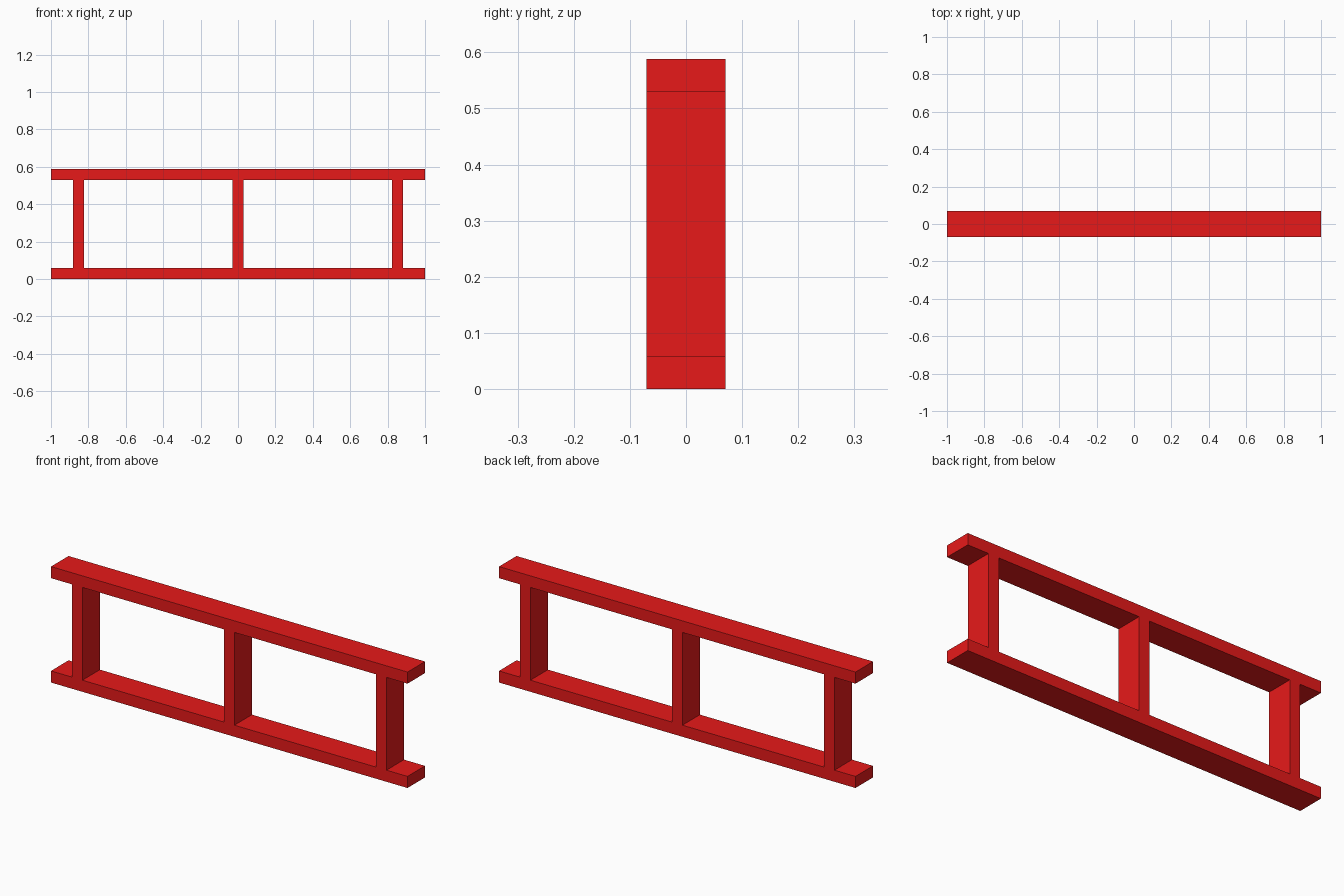
import bpy

if "Cube" in bpy.data.objects:
    bpy.data.objects.remove(bpy.data.objects["Cube"])

LENGTH, DEPTH, HEIGHT = 2.0, 0.14, 0.588
BAR = 0.0588      # thickness of rails and posts
POST_X = 0.853    # centre of the outer posts

red = bpy.data.materials.new("red_paint")
red.diffuse_color = (0.8, 0.01, 0.01, 1.0)
red.use_nodes = True
red.node_tree.nodes["Principled BSDF"].inputs["Base Color"].default_value = red.diffuse_color


def box(name, size, location):
    bpy.ops.mesh.primitive_cube_add(size=1, location=location)
    obj = bpy.context.object
    obj.name = name
    obj.scale = size
    bpy.ops.object.transform_apply(location=False, rotation=False, scale=True)
    obj.data.materials.append(red)
    return obj


# Horizontal rails
for name, z in (("bottom_rail", BAR / 2), ("top_rail", HEIGHT - BAR / 2)):
    box(name, (LENGTH, DEPTH, BAR), (0, 0, z))

# Upright posts fitted between the rails
for name, x in (("left_post", -POST_X), ("middle_post", 0), ("right_post", POST_X)):
    box(name, (BAR, DEPTH, HEIGHT - 2 * BAR), (x, 0, HEIGHT / 2))
